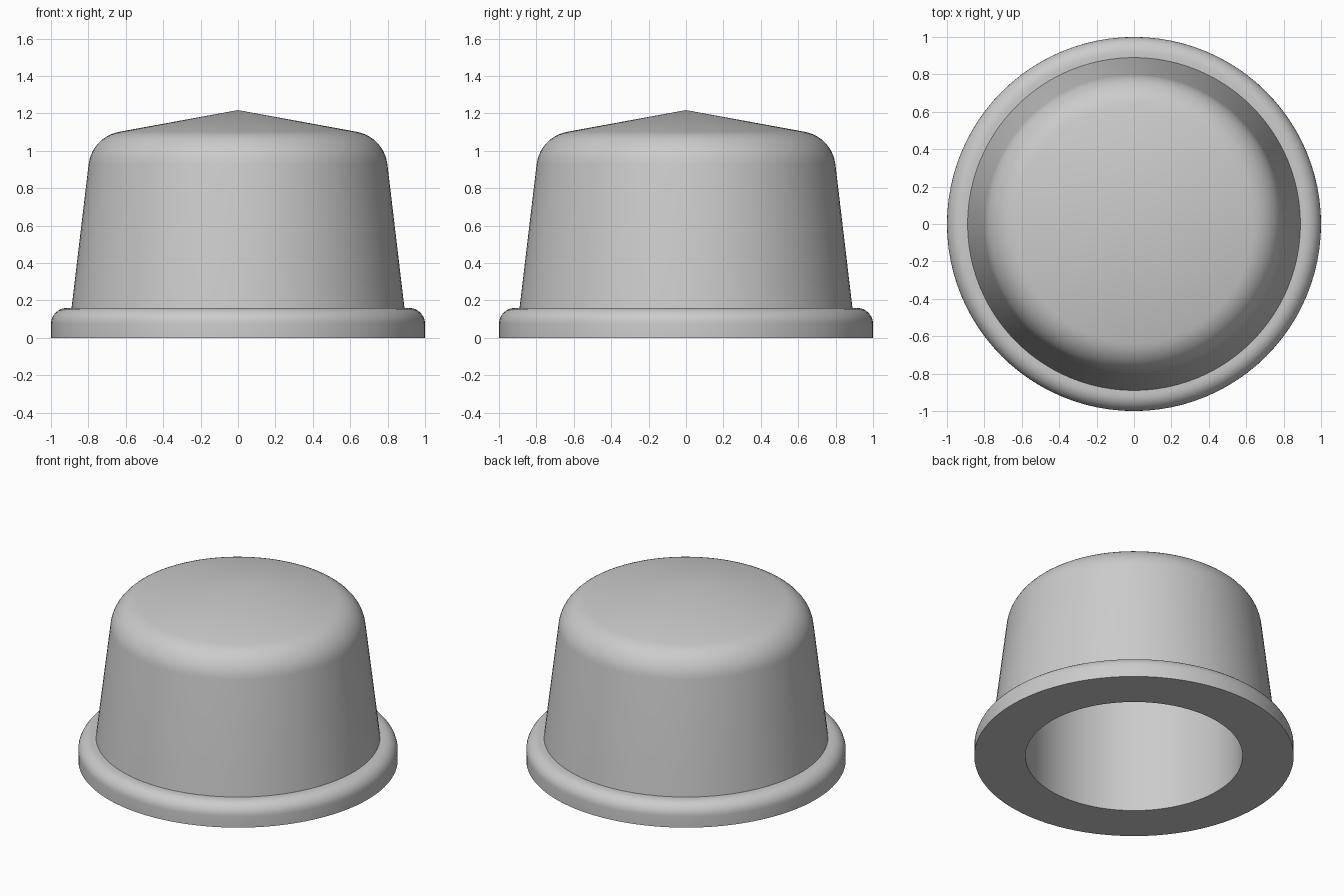
import bpy
import bmesh
import math

if "Cube" in bpy.data.objects:
    bpy.data.objects.remove(bpy.data.objects["Cube"], do_unlink=True)

SEGMENTS = 96

grey = bpy.data.materials.new("plain grey")
grey.use_nodes = True
colour = (0.6, 0.6, 0.6, 1)
grey.diffuse_color = colour
grey.node_tree.nodes["Principled BSDF"].inputs["Base Color"].default_value = colour


def arc(cx, cz, radius, start, end, steps):
    """Points of a fillet in the (radius, height) plane, angles in degrees."""
    angles = [math.radians(start + (end - start) * i / steps) for i in range(steps + 1)]
    return [(cx + radius * math.cos(a), cz + radius * math.sin(a)) for a in angles]


def lathe(name, profile):
    """Spin a profile of (radius, height) points around the z axis."""
    bm = bmesh.new()
    verts = [bm.verts.new((r, 0, z)) for r, z in profile]
    edges = [bm.edges.new(pair) for pair in zip(verts, verts[1:])]
    bmesh.ops.spin(bm, geom=verts + edges, cent=(0, 0, 0), axis=(0, 0, 1),
                   angle=math.tau, steps=SEGMENTS, use_duplicate=False)
    bmesh.ops.remove_doubles(bm, verts=bm.verts, dist=0.0001)
    bmesh.ops.recalc_face_normals(bm, faces=bm.faces)
    mesh = bpy.data.meshes.new(name)
    bm.to_mesh(mesh)
    bm.free()
    mesh.materials.append(grey)
    obj = bpy.data.objects.new(name, mesh)
    bpy.context.collection.objects.link(obj)
    bpy.context.view_layer.objects.active = obj
    obj.select_set(True)
    bpy.ops.object.shade_smooth_by_angle(angle=math.radians(30))
    obj.select_set(False)
    return obj


# Hollow cap: bore, flat underside, rounded flange, tapered wall, shallow cone
bore = [(0, 1.0), (0.68, 1.0), (0.68, 0)]
flange = [(1, 0)] + arc(0.915, 0.075, 0.085, 0, 90, 8)
wall = [(0.89, 0.16)] + arc(0.6, 0.905, 0.2, 6.7, 79.8, 10)
lathe("cap", bore + flange + wall + [(0, 1.218)])
